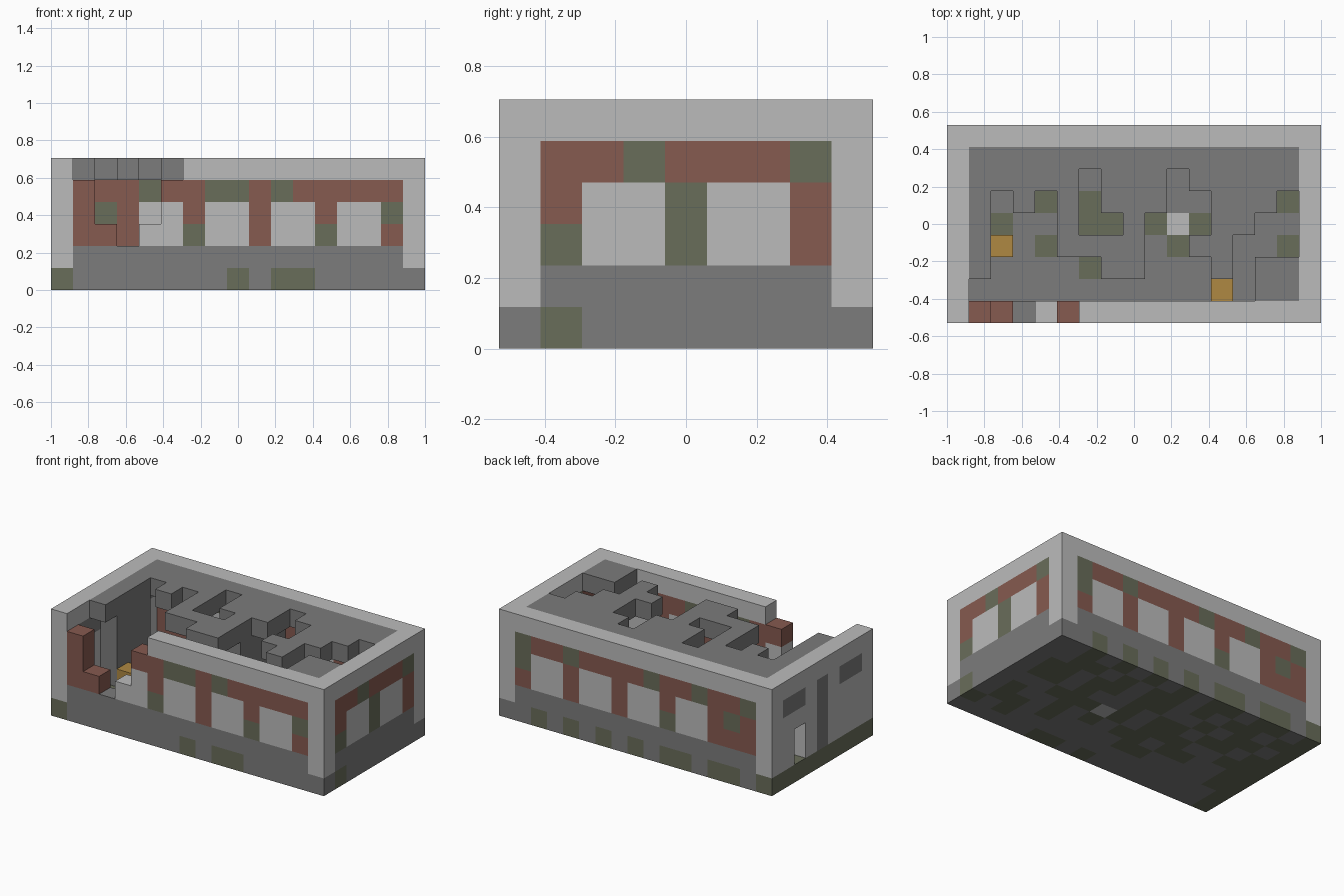
import bpy
import bmesh
from mathutils import Vector

cube = bpy.data.objects.get("Cube")
if cube:
    bpy.data.objects.remove(cube, do_unlink=True)

NX, NY, NZ = 17, 9, 6
UNIT = 2 / NX

# Flat colours, keyed by the letters used in the block plans
COLOURS = {
    "L": ("pale_concrete", (0.50, 0.50, 0.50)),
    "G": ("grey_stone", (0.20, 0.20, 0.20)),
    "B": ("red_brick", (0.24, 0.103, 0.08)),
    "M": ("mossy_stone", (0.141, 0.153, 0.102)),
    "Y": ("gold_crate", (0.43, 0.25, 0.055)),
}
KEYS = list(COLOURS)
MATERIALS = []
for name, rgb in COLOURS.values():
    mat = bpy.data.materials.new(name)
    mat.use_nodes = True
    mat.diffuse_color = (*rgb, 1)
    shader = mat.node_tree.nodes["Principled BSDF"]
    shader.inputs["Base Color"].default_value = (*rgb, 1)
    shader.inputs["Roughness"].default_value = 0.9
    MATERIALS.append(mat)


def plan(rows, place):
    """Turn drawn rows, top row first, into a dictionary of block cells."""
    cells = {}
    for r, row in enumerate(reversed(rows.split())):
        for c, key in enumerate(row):
            if key != ".":
                cells[place(c, r)] = key
    return cells


def box(key, xs, ys, zs):
    return {(x, y, z): key for x in xs for y in ys for z in zs}


parts = {}

# Long walls: brick bays and filled windows on a stone base
parts["front_wall"] = plan("""
    L.....LLLLLLLLLLL
    LB...BBMMBMBBBBBL
    LB...LBLLBLLBLLML
    LBB.LLMLLBLLMLLBL
    LGGGGGGGGGGGGGGGL
    MGGGGGGGMGMMGGGGG""", lambda c, r: (c, 0, r))
parts["back_wall"] = plan("""
    LLLLLLLLLLLLLLLLL
    LMBBMBBMBBBBMBBML
    LBMBLLBLLBLLBLLML
    LBBBLLMLLBLLBLLBL
    LGGGGGGGGGGGGGGGL
    MGMMGMMGMGMGMGMGG""", lambda c, r: (c, NY - 1, r))

# End walls between the corner posts, one with a doorway
parts["left_end_wall"] = plan("""
    LLLLLLL
    BBMBBBM
    BLLMLLB
    MLLMLLB
    GGGGGGG
    MGGGGGG""", lambda c, r: (NX - 1, c + 1, r))
parts["right_end_wall"] = plan("""
    LLLLLLL
    GGLGLGG
    LLLGLLL
    LLLGL.L
    LLLGL.L
    MMMMMMM""", lambda c, r: (0, c + 1, r))

# Broken roof slab
parts["roof"] = plan("""
    GGGGGGGGGGGGGGG
    GGGGG.GGG.GGGGG
    G.G.G.GGG..GGG.
    G...G..G...GG..
    G...GGGG..GG...
    G.....GG...G.GG
    .............GG""", lambda c, r: (c + 1, r + 1, NZ - 1))

# Patchy floor
parts["floor"] = plan("""
    MGMMGMGMMGMGMMG
    GMMGMGGMMGMMGMM
    MGMMGMMGMGGMGMM
    MMGGMMMGMLMMMGG
    MGGMMGMMGMGMGGM
    MGGGGMMGGGGMGMM
    GGGGGGGGGGGGGMG""", lambda c, r: (c + 1, r + 1, 0))

# Inner walls and crates
parts["end_lining"] = box("G", [1], range(3, 6), range(1, 5))
parts["partition"] = box("G", [8], range(4, 8), range(1, 5))
parts["rear_crate"] = box("Y", [2], [3], [1])
parts["front_crate"] = box("Y", [12], [1], [1])

occupied = set().union(*parts.values())


def build(name, cells):
    """Make one object from its cells, keeping only the exposed faces."""
    bm = bmesh.new()
    corners = {}

    def corner(p):
        if p not in corners:
            corners[p] = bm.verts.new(((p[0] - NX / 2) * UNIT,
                                       (p[1] - NY / 2) * UNIT, p[2] * UNIT))
        return corners[p]

    for cell, key in cells.items():
        for axis in range(3):
            for side in (0, 1):
                near = list(cell)
                near[axis] += 2 * side - 1
                if tuple(near) in occupied:
                    continue
                u, v = (axis + 1) % 3, (axis + 2) % 3
                ring = []
                for du, dv in ((0, 0), (1, 0), (1, 1), (0, 1)):
                    p = list(cell)
                    p[axis] += side
                    p[u] += du
                    p[v] += dv
                    ring.append(corner(tuple(p)))
                face = bm.faces.new(ring if side else ring[::-1])
                face.material_index = KEYS.index(key)
    mesh = bpy.data.meshes.new(name)
    bm.to_mesh(mesh)
    bm.free()
    for mat in MATERIALS:
        mesh.materials.append(mat)
    obj = bpy.data.objects.new(name, mesh)
    bpy.context.collection.objects.link(obj)


for part_name, part_cells in parts.items():
    build(part_name, part_cells)
